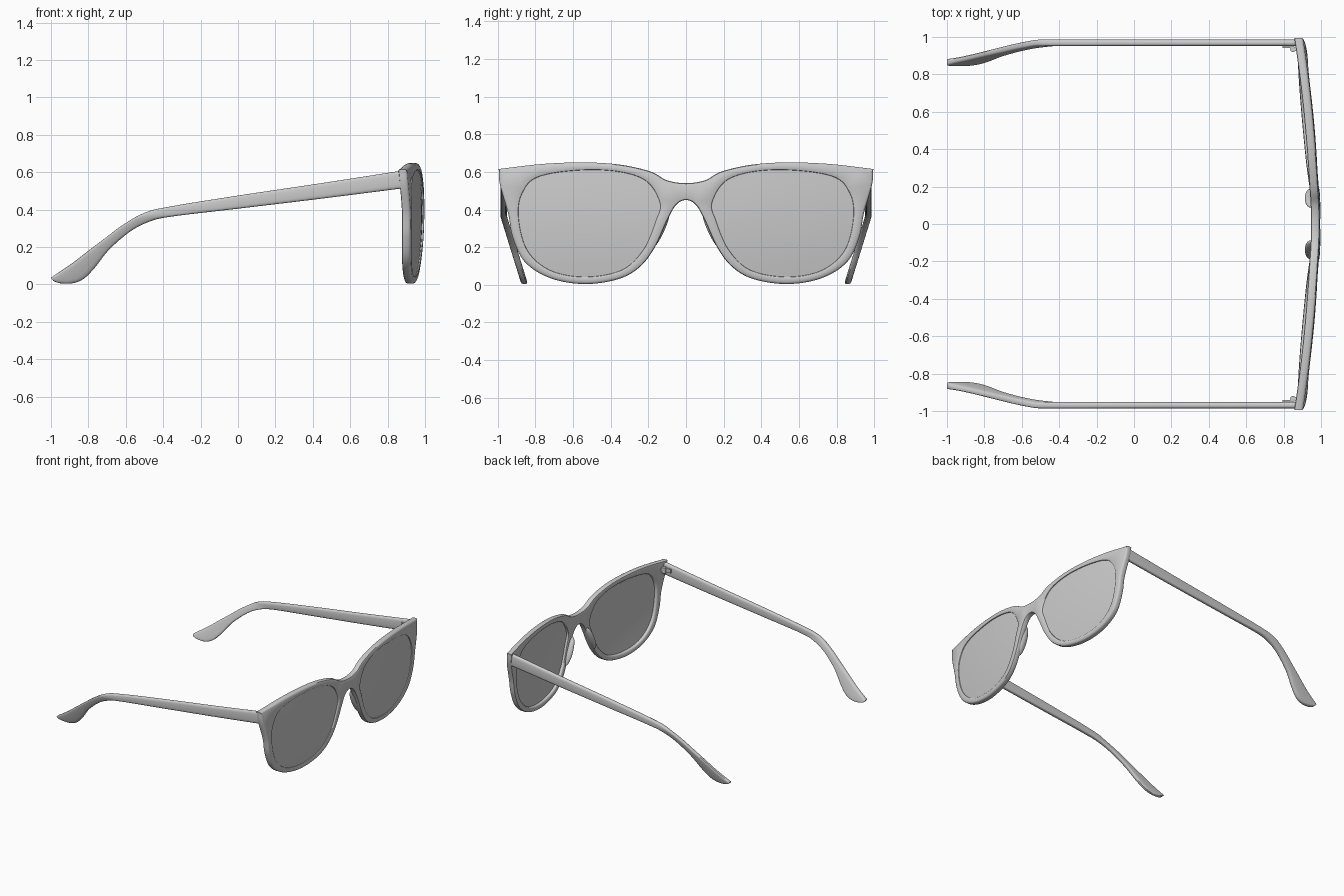
import bpy, bmesh, math
from mathutils import Vector, Matrix

if "Cube" in bpy.data.objects:
    bpy.data.objects.remove(bpy.data.objects["Cube"])


def spline(pts, n, closed=False):
    """Catmull-Rom curve through points, n steps per span."""
    P = [Vector(p) for p in pts]
    m = len(P)
    out = []
    for i in range(m if closed else m - 1):
        if closed:
            a, b, c, d = (P[(i + k) % m] for k in (-1, 0, 1, 2))
        else:
            b, c = P[i], P[i + 1]
            a = P[i - 1] if i else b * 2 - c
            d = P[i + 2] if i + 2 < m else c * 2 - b
        for s in range(n):
            t = s / n
            out.append(0.5 * (2 * b + (c - a) * t + (2 * a - 5 * b + 4 * c - d) * t * t
                              + (3 * b - a - 3 * c + d) * t ** 3))
    if not closed:
        out.append(P[-1])
    return out


def face_x(y, z):
    """Wrapped front surface shared by the frame and the lenses."""
    return 0.997 - 0.085 * y * y - 0.2 * (z - 0.38) ** 2


def finish(bm, name, mirror=False, angle=40):
    bmesh.ops.recalc_face_normals(bm, faces=bm.faces)
    me = bpy.data.meshes.new(name)
    bm.to_mesh(me)
    bm.free()
    ob = bpy.data.objects.new(name, me)
    bpy.context.collection.objects.link(ob)
    if mirror:
        mod = ob.modifiers.new("Mirror", 'MIRROR')
        mod.use_axis = (False, True, False)
    bpy.ops.object.select_all(action='DESELECT')
    ob.select_set(True)
    bpy.context.view_layer.objects.active = ob
    bpy.ops.object.shade_smooth_by_angle(angle=math.radians(angle))
    return ob


def inset(loop, d):
    """Move a counter-clockwise 2D loop inward by d."""
    out = []
    for i, p in enumerate(loop):
        t = (loop[(i + 1) % len(loop)] - loop[i - 1]).normalized()
        out.append(p + Vector((-t.y, t.x)) * d)
    return out


def bridge(bm, r0, r1):
    n = len(r0)
    for i in range(n):
        j = (i + 1) % n
        bm.faces.new((r0[i], r0[j], r1[j], r1[i]))


# Outlines in (y, z)
top_half = [(0, .54), (.10, .555), (.19, .602), (.35, .638), (.54, .65), (.76, .642), (.995, .615)]
low_half = [(.995, .615), (.988, .53), (.945, .38), (.92, .25), (.855, .12), (.72, .035), (.54, .004),
            (.36, .03), (.245, .095), (.165, .2), (.098, .345), (.052, .425), (0, .45)]
lens_pts = [(.14, .44), (.16, .34), (.225, .19), (.34, .08), (.53, .043), (.715, .075), (.84, .18),
            (.888, .35), (.87, .485), (.77, .578), (.475, .61), (.235, .565)]


def mirrored(half):
    return half + [(-y, z) for y, z in reversed(half[:-1])]


top = spline(mirrored(top_half[::-1]), 8)
low = spline(mirrored(low_half), 8)
outer = [Vector(p) for p in top + low[1:-1]][::-1]
# low runs right to left, top is built right to left, so reverse one of them
outer = top[:-1] + low[::-1][:-1]
lens_loop = spline(lens_pts, 8, True)
lens_left = [Vector((-p.x, p.y)) for p in reversed(lens_loop)]

# Frame front: rounded-edge plate with two lens openings, bent to the wrap
T, B = 0.046, 0.011
bm = bmesh.new()
front_edges, back_edges = [], []
for loop, sign in ((outer, 1), (lens_loop, -1), (lens_left, -1)):
    rings = []
    for d, w in ((B, 0), (.3 * B, .3 * B), (0, B), (0, T - B), (.3 * B, T - .3 * B), (B, T)):
        if sign < 0:
            d *= 0.6
        rings.append([bm.verts.new((p.x, p.y, -w)) for p in inset(loop, d * sign)])
    for r0, r1 in zip(rings, rings[1:]):
        bridge(bm, r0, r1)
    for ring, store in ((rings[0], front_edges), (rings[-1], back_edges)):
        store += [bm.edges.get((ring[i - 1], ring[i])) for i in range(len(ring))]
for edges in (front_edges, back_edges):
    bmesh.ops.triangle_fill(bm, edges=edges, use_beauty=True, normal=(0, 0, 1))
for v in bm.verts:
    y, z, w = v.co
    v.co = (face_x(y, z) + w, y, z)
finish(bm, "frame_front")

# Lenses: concentric rings over the wrapped surface, front and back
bm = bmesh.new()
c = Vector((.52, .33))
edge = inset(lens_loop, -.004)
sides = []
for depth in (.009, .026):
    rings = []
    for f in (1, .8, .6, .4, .2):
        pts = [c + (p - c) * f for p in edge]
        rings.append([bm.verts.new((face_x(*p) - depth, p.x, p.y)) for p in pts])
    for r0, r1 in zip(rings, rings[1:]):
        bridge(bm, r0, r1)
    bm.faces.new(rings[-1])
    sides.append(rings[0])
bridge(bm, *sides)
finish(bm, "lens", True)

# Temple arms: rounded section lofted between top and bottom edge (x, z, x, z)
arm = [(.875, .608, .875, .513), (.45, .542, .45, .459), (0, .475, 0, .405), (-.36, .417, -.36, .362),
       (-.5, .383, -.48, .333), (-.62, .315, -.58, .28), (-.72, .24, -.69, .185),
       (-.80, .18, -.765, .09), (-.88, .118, -.825, .03), (-.95, .07, -.885, .006),
       (-.985, .047, -.95, .006), (-1, .035, -.987, .018)]
bm = bmesh.new()
rings = []
for xt, zt, xb, zb in spline([p for p in arm], 5):
    ring = []
    for k in range(20):
        a = 2 * math.pi * k / 20
        u, v = (math.copysign(abs(q) ** .55, q) for q in (math.cos(a), math.sin(a)))
        x = (xt + xb) / 2 + (xt - xb) / 2 * v
        z = (zt + zb) / 2 + (zt - zb) / 2 * v
        y = .969 - .31 * max(0, .365 - z) + .0175 * u
        ring.append(bm.verts.new((x, y, z)))
    rings.append(ring)
for r0, r1 in zip(rings, rings[1:]):
    bridge(bm, r0, r1)
bm.faces.new(rings[0])
bm.faces.new(rings[-1])
finish(bm, "temple_arm", True)

# Hinges: barrel with a leaf on the arm and a leaf on the frame
bm = bmesh.new()
bmesh.ops.create_cone(bm, cap_ends=True, segments=20, radius1=.015, radius2=.015, depth=.045,
                      matrix=Matrix.Translation((.85, .935, .56)))
for loc, size in (((.825, .948, .56), (.06, .016, .03)), ((.868, .935, .56), (.03, .02, .03))):
    bmesh.ops.create_cube(bm, size=1, matrix=Matrix.Translation(loc) @ Matrix.Diagonal((*size, 1)))
finish(bm, "hinge", True)

# Nose pads: flattened ovals behind the bridge
bm = bmesh.new()
bmesh.ops.create_uvsphere(bm, u_segments=24, v_segments=14, radius=1,
                          matrix=Matrix.Translation((.945, .138, .29))
                          @ Matrix.Rotation(math.radians(25), 4, 'X')
                          @ Matrix.Diagonal((.032, .022, .11, 1)))
finish(bm, "nose_pad", True)
